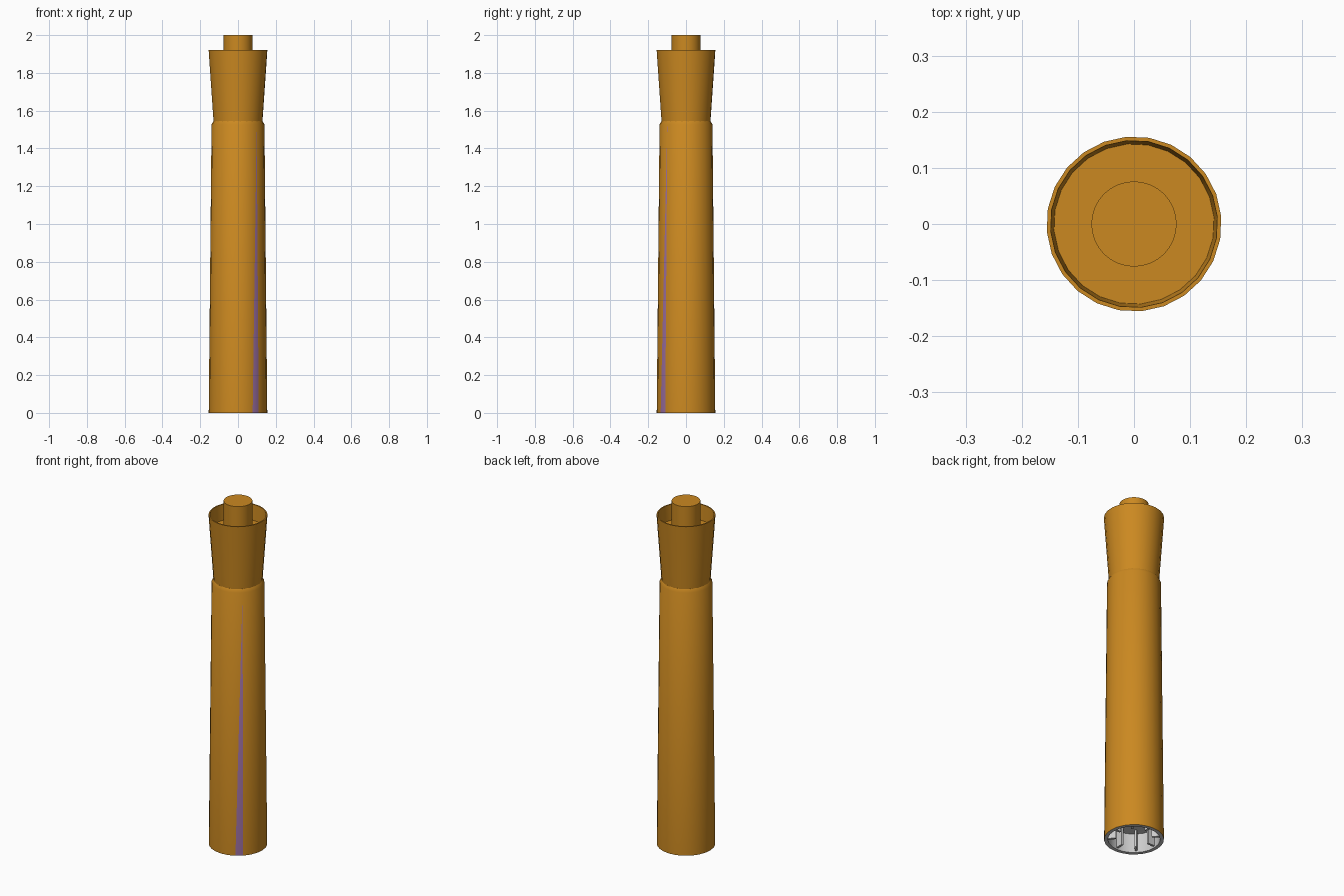
import bpy, bmesh, math
from mathutils import Matrix

if "Cube" in bpy.data.objects:
    bpy.data.objects.remove(bpy.data.objects["Cube"])


def material(name, rgb):
    m = bpy.data.materials.new(name)
    m.diffuse_color = (*rgb, 1)
    m.use_nodes = True
    m.node_tree.nodes["Principled BSDF"].inputs["Base Color"].default_value = m.diffuse_color
    return m


orange = material("orange", (0.60, 0.25, 0.015))
purple = material("purple", (0.33, 0.16, 0.36))


def finish(bm, name, mats=()):
    me = bpy.data.meshes.new(name)
    bm.to_mesh(me)
    bm.free()
    ob = bpy.data.objects.new(name, me)
    bpy.context.collection.objects.link(ob)
    for m in mats:
        me.materials.append(m)
    bpy.ops.object.select_all(action='DESELECT')
    ob.select_set(True)
    bpy.context.view_layer.objects.active = ob
    bpy.ops.object.shade_smooth_by_angle(angle=math.radians(30))
    return ob


def lathe(profile, sides=24, offset=0.0):
    """Revolve (radius, z) points; a radius of 0 closes the end with a flat cap."""
    bm = bmesh.new()
    rings = []
    for r, z in profile:
        if r == 0:
            continue
        angles = [math.radians(offset) + math.tau * i / sides for i in range(sides)]
        rings.append([bm.verts.new((r * math.cos(a), r * math.sin(a), z)) for a in angles])
    for a, b in zip(rings, rings[1:]):
        for i in range(sides):
            j = (i + 1) % sides
            bm.faces.new((a[i], a[j], b[j], b[i]))
    if profile[0][0] == 0:
        bm.faces.new(rings[0][::-1])
    if profile[-1][0] == 0:
        bm.faces.new(rings[-1])
    return bm, rings


# Tapered main body with one purple sliver on its front right side
bm, rings = lathe([(0.155, 0), (0.14, 1.527), (0.13, 1.545), (0, 1.545)])
low, high = rings[0], rings[1]
side = next(f for f in low[20].link_faces if low[21] in f.verts)
bm.faces.remove(side)
bm.faces.new((low[20], low[21], high[21])).material_index = 1
bm.faces.new((low[20], high[21], high[20]))
finish(bm, "body", [orange, purple])

# Flared cup with a shallow recess on top
bm, _ = lathe([(0.13, 1.543), (0.156, 1.92), (0.149, 1.92), (0.143, 1.83), (0, 1.83)],
              offset=5)
finish(bm, "flared_cup", [orange])

# Centre peg
bm, _ = lathe([(0.076, 1.83), (0.076, 2.0), (0, 2.0)], sides=32)
finish(bm, "centre_peg", [orange])

# Grey socket in the underside
DEPTH = 0.11
bm, _ = lathe([(0, DEPTH), (0.135, DEPTH), (0.135, 0), (0.155, 0)])
finish(bm, "base_socket")

# Radial ribs around the socket wall
bm = bmesh.new()
for k in range(8):
    m = (Matrix.Rotation(math.tau * k / 8, 4, 'Z')
         @ Matrix.Translation((0.115, 0, DEPTH / 2 + 0.005))
         @ Matrix.Diagonal((0.045, 0.012, DEPTH - 0.01, 1)))
    bmesh.ops.create_cube(bm, size=1, matrix=m)
finish(bm, "socket_ribs")
